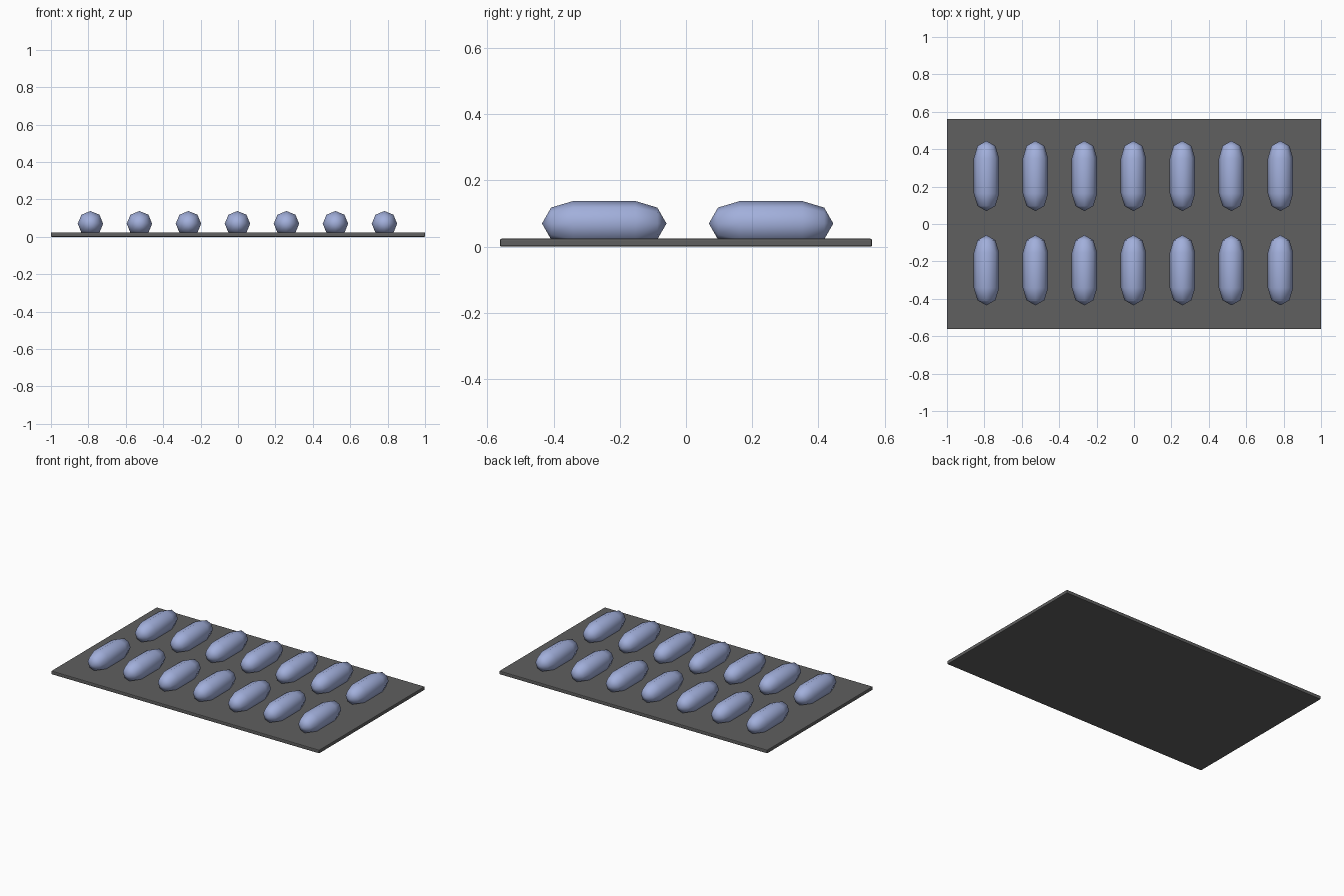
import bpy, bmesh, math
from mathutils import Matrix

cube = bpy.data.objects.get("Cube")
if cube:
    bpy.data.objects.remove(cube, do_unlink=True)


def material(name, rgb):
    mat = bpy.data.materials.new(name)
    mat.use_nodes = True
    mat.diffuse_color = (*rgb, 1)
    mat.node_tree.nodes["Principled BSDF"].inputs["Base Color"].default_value = (*rgb, 1)
    return mat


def add_object(name, mesh, location):
    obj = bpy.data.objects.new(name, mesh)
    obj.location = location
    bpy.context.collection.objects.link(obj)
    return obj


grey = material("dark grey foil", (0.115, 0.115, 0.115))
blue = material("pale blue", (0.36, 0.43, 0.71))

# Backing sheet: thin slab with softened edges
bm = bmesh.new()
bmesh.ops.create_cube(bm, size=1, matrix=Matrix.Diagonal((2, 1.125, 0.024, 1)))
bmesh.ops.bevel(bm, geom=bm.edges[:], offset=0.005, segments=2, profile=0.5, affect="EDGES")
sheet = bpy.data.meshes.new("backing_sheet")
bm.to_mesh(sheet)
bm.free()
sheet.materials.append(grey)
add_object("backing_sheet", sheet, (0, 0, 0.012))

# Capsule: eight-sided ball, stretched by pulling its two halves apart
RADIUS, CAP, HALF_BODY = 0.068, 0.094, 0.094
bm = bmesh.new()
bmesh.ops.create_uvsphere(bm, u_segments=8, v_segments=4, radius=1)
bmesh.ops.rotate(bm, verts=bm.verts, matrix=Matrix.Rotation(math.pi / 2, 3, "X"))
bmesh.ops.scale(bm, verts=bm.verts, vec=(RADIUS, CAP, RADIUS))
belt = [e for e in bm.edges if all(abs(v.co.y) < 0.001 for v in e.verts)]
bmesh.ops.split_edges(bm, edges=belt)
for face in bm.faces:
    side = math.copysign(HALF_BODY, face.calc_center_median().y)
    for v in face.verts:
        v.tag = side > 0
for v in bm.verts:
    v.co.y += HALF_BODY if v.tag else -HALF_BODY
rims = [e for e in bm.edges if e.is_boundary]
bmesh.ops.bridge_loops(bm, edges=rims)
bmesh.ops.recalc_face_normals(bm, faces=bm.faces)
for face in bm.faces:
    face.smooth = True
capsule = bpy.data.meshes.new("capsule")
bm.to_mesh(capsule)
bm.free()
capsule.materials.append(blue)

# Two rows of seven capsules
for row, y in (("front", -0.247), ("back", 0.257)):
    for i in range(7):
        add_object(f"{row}_capsule_{i + 1}", capsule, ((i - 3) * 0.262 - 0.003, y, 0.07))
